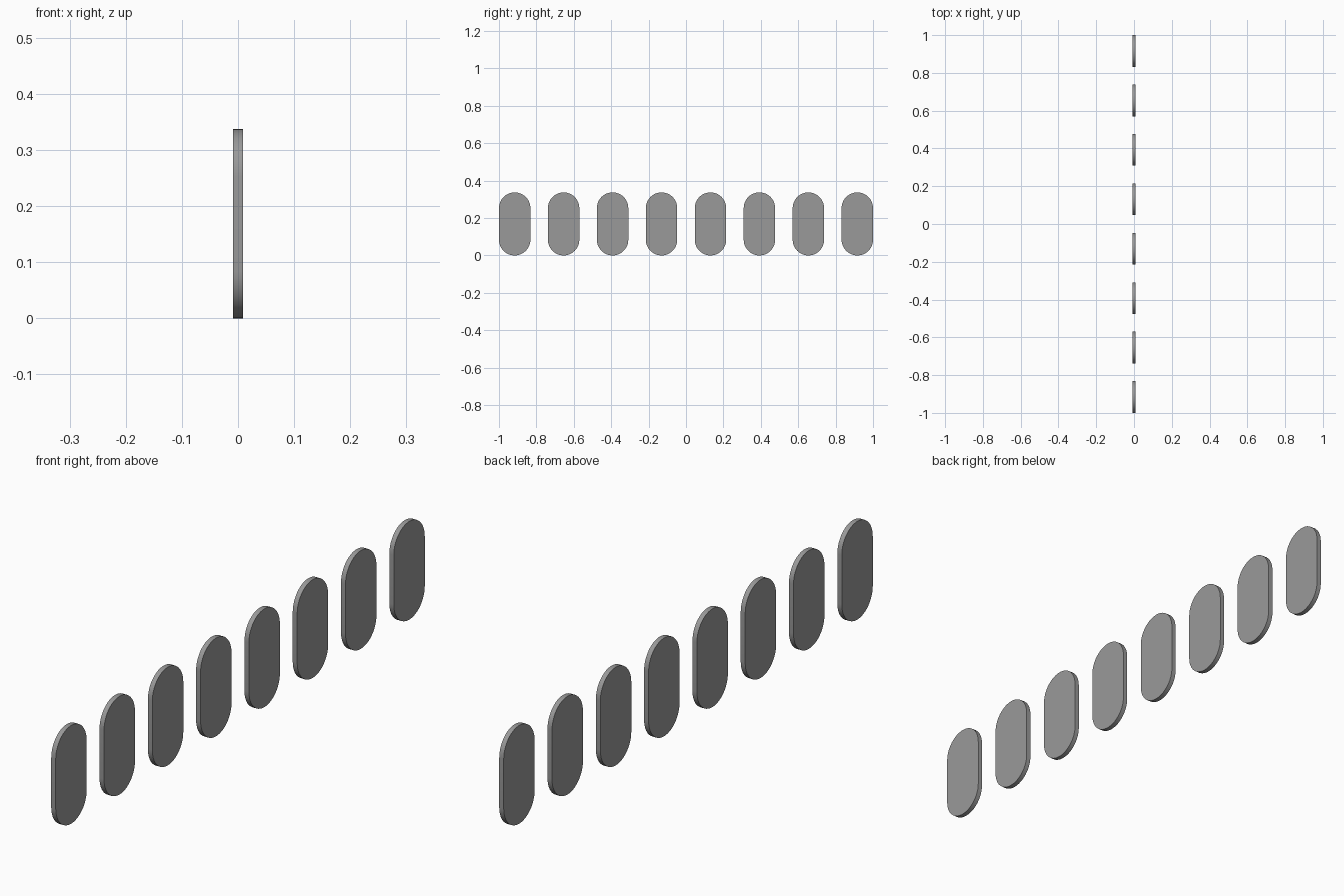
import bpy, bmesh, math

if "Cube" in bpy.data.objects:
    bpy.data.objects.remove(bpy.data.objects["Cube"])

COUNT = 8
RADIUS = 0.084      # half width of a plate
HEIGHT = 0.337
THICK = 0.017
SEGMENTS = 24       # per half-round end


def stadium_outline():
    """Upright pill outline as (y, z) points."""
    pts = []
    for centre_z, start in ((HEIGHT - RADIUS, 0), (RADIUS, math.pi)):
        for i in range(SEGMENTS + 1):
            a = start + math.pi * i / SEGMENTS
            pts.append((RADIUS * math.cos(a), centre_z + RADIUS * math.sin(a)))
    return pts


# Shared plate mesh: outline extruded through its thickness
bm = bmesh.new()
face = bm.faces.new([bm.verts.new((-THICK / 2, y, z)) for y, z in stadium_outline()])
ext = bmesh.ops.extrude_face_region(bm, geom=[face], use_keep_orig=True)
verts = [g for g in ext["geom"] if isinstance(g, bmesh.types.BMVert)]
bmesh.ops.translate(bm, verts=verts, vec=(THICK, 0, 0))
bmesh.ops.recalc_face_normals(bm, faces=bm.faces)
mesh = bpy.data.meshes.new("rounded_plate")
bm.to_mesh(mesh)
bm.free()

# Dark grey finish
grey = bpy.data.materials.new("dark_grey")
grey.diffuse_color = (0.32, 0.32, 0.32, 1)
grey.use_nodes = True
grey.node_tree.nodes["Principled BSDF"].inputs["Base Color"].default_value = grey.diffuse_color
mesh.materials.append(grey)

# Row of evenly spaced plates along y
first = -1 + RADIUS
step = -2 * first / (COUNT - 1)
for i in range(COUNT):
    plate = bpy.data.objects.new(f"rounded_plate_{i + 1}", mesh)
    plate.location.y = first + i * step
    bpy.context.collection.objects.link(plate)
    plate.select_set(True)
    bpy.context.view_layer.objects.active = plate

# Smooth round rims, crisp face edges
bpy.ops.object.shade_smooth_by_angle(angle=math.radians(30))
